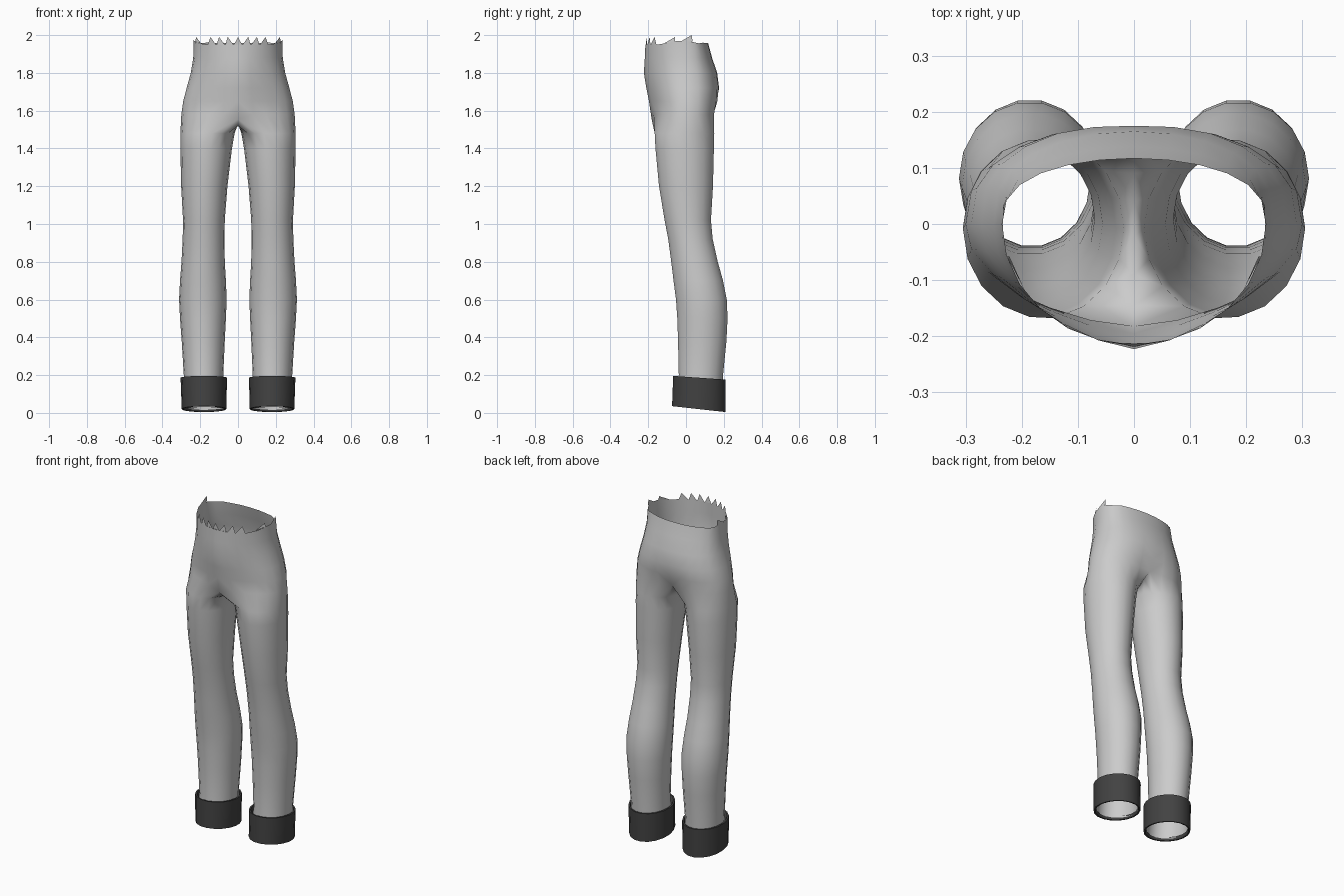
import bpy
import bmesh
from math import sin, cos, radians, copysign

cube = bpy.data.objects.get("Cube")
if cube:
    bpy.data.objects.remove(cube)


def material(name, rgb):
    m = bpy.data.materials.new(name)
    m.use_nodes = True
    m.diffuse_color = (*rgb, 1)
    m.node_tree.nodes["Principled BSDF"].inputs["Base Color"].default_value = (*rgb, 1)
    return m


GREY = material("light grey cloth", (0.6, 0.6, 0.6))
DARK = material("dark cuff", (0.055, 0.055, 0.055))


def finish(bm, name, mat, angle=60, mirror=True):
    me = bpy.data.meshes.new(name)
    bm.to_mesh(me)
    bm.free()
    ob = bpy.data.objects.new(name, me)
    bpy.context.collection.objects.link(ob)
    me.materials.append(mat)
    if mirror:
        mod = ob.modifiers.new("mirror", "MIRROR")
        mod.merge_threshold = 0.001
    bpy.ops.object.select_all(action="DESELECT")
    ob.select_set(True)
    bpy.context.view_layer.objects.active = ob
    bpy.ops.object.shade_smooth_by_angle(angle=radians(angle))
    return ob


def bridge(bm, upper, lower, closed):
    n = len(upper)
    for i in range(n if closed else n - 1):
        j = (i + 1) % n
        bm.faces.new((upper[i], lower[i], lower[j], upper[j]))


HALF = 12      # segments from front centre around the outside to back centre
RING = 18      # segments around one leg


def pelvis_ring(z, ox, front, back, cleft, bulge):
    """Half ring from front centre round the side to back centre."""
    pts = []
    for i in range(HALF + 1):
        a = radians(180 * i / HALF)
        s, c = sin(a), cos(a)
        power = 1 if c > 0 else 0.75
        y = -copysign(abs(c) ** power, c) * (front if c > 0 else back)
        y -= cleft * max(0, i - HALF + 2) / 2
        y -= bulge * max(0, 2 - i) / 2
        x = 0 if i in (0, HALF) else ox * s
        pts.append([x, y, z])
    return pts


def leg_ring(z, inner, outer, front, back, tilt=0.0):
    cx, cy = (inner + outer) / 2, (front + back) / 2
    rx, ry = (outer - inner) / 2, (back - front) / 2
    pts = []
    for i in range(RING):
        a = radians(-30 + 360 * i / RING)
        y = cy - ry * cos(a)
        pts.append((cx + rx * sin(a), y, z - tilt * (y - cy)))
    return pts


# Trousers: pelvis half rings, then the crotch line, then one leg
PELVIS = [  # z, half width, front, back, cleft, bulge
    (1.95, .235, .215, .117, 0, 0),
    (1.88, .237, .212, .138, 0, .006),
    (1.80, .250, .205, .165, 0, .018),
    (1.72, .272, .192, .180, .005, .018),
    (1.65, .290, .180, .178, .015, .016),
    (1.58, .300, .172, .165, .03, .010),
]
LEG = [  # z, inner, outer, front, back
    (1.48, .018, .305, -.168, .152),
    (1.40, .032, .305, -.164, .150),
    (1.20, .056, .301, -.145, .145),
    (1.02, .070, .291, -.115, .134),
    (.92, .071, .293, -.096, .143),
    (.80, .070, .299, -.080, .170),
    (.70, .064, .307, -.068, .198),
    (.60, .060, .312, -.055, .218),
    (.50, .064, .307, -.048, .222),
    (.38, .070, .298, -.044, .216),
    (.20, .078, .287, -.040, .198),
    (.03, .072, .289, -.054, .196),
]
bm = bmesh.new()
rings = []
for row in PELVIS:
    rings.append([bm.verts.new(p) for p in pelvis_ring(*row)])
for v in rings[0]:                       # waist edge rises at the sides
    v.co.z += 0.025 * max(0, 1 - abs(v.co.y + 0.02) / 0.12)
    v.co.z += 0.008 * (v.co.y > 0.08)
for a, b in zip(rings, rings[1:]):
    bridge(bm, a, b, False)
last = rings[-1]
last[0].co.z = 1.555
CROTCH = [(.09, 1.55), (.04, 1.54), (-.02, 1.53), (-.09, 1.52), (-.145, 1.52)]
loop = last + [bm.verts.new((0, y, z)) for y, z in CROTCH]
for k, row in enumerate(LEG):
    tilt = 0.11 if k == len(LEG) - 1 else 0
    ring = [bm.verts.new(p) for p in leg_ring(*row, tilt)]
    bridge(bm, loop, ring, True)
    loop = ring
waist = [v.co.copy() for v in rings[0]]
finish(bm, "trousers", GREY, 80)


# Torn teeth along the front and side of the waist
def waist_at(x):
    ax = abs(x)
    for p, q in zip(waist, waist[1:]):
        if p.x <= ax <= q.x:
            r = p.lerp(q, (ax - p.x) / (q.x - p.x))
            return (x, r.y, r.z)


bm = bmesh.new()
for k in range(-3, 4):
    x = 0.046 * k
    a, b, t = waist_at(x - .021), waist_at(x + .021), waist_at(x + .008 * (k > 0) - .008 * (k < 0))
    bm.faces.new([bm.verts.new(p) for p in (a, b, (t[0], t[1], 1.99))])
for s in (-1, 1):
    a, b = waist_at(s * .195), waist_at(s * .226)
    bm.faces.new([bm.verts.new(p) for p in (a, b, (s * .222, b[1], 1.99))])
    side = [(s * .235, -.03, 1.965), (s * .233, .035, 1.965), (s * .232, .03, 2.0)]
    bm.faces.new([bm.verts.new(p) for p in side])
finish(bm, "torn_waist_teeth", GREY, 30, mirror=False)

# Cuffs: thin tilted bands around the ankles
bm = bmesh.new()
PROFILE = [  # z, inner, outer, front, back, tilt
    (.150, .078, .287, -.040, .198, .07),
    (.186, .068, .294, -.062, .204, .07),
    (.186, .058, .304, -.070, .212, .07),
    (.020, .062, .298, -.076, .212, .11),
    (.020, .070, .290, -.066, .204, .11),
    (.040, .074, .286, -.056, .196, .11),
]
loop = None
for row in PROFILE:
    ring = [bm.verts.new(p) for p in leg_ring(*row)]
    if loop:
        bridge(bm, loop, ring, True)
    loop = ring
bmesh.ops.recalc_face_normals(bm, faces=bm.faces)
finish(bm, "cuffs", DARK, 40)
